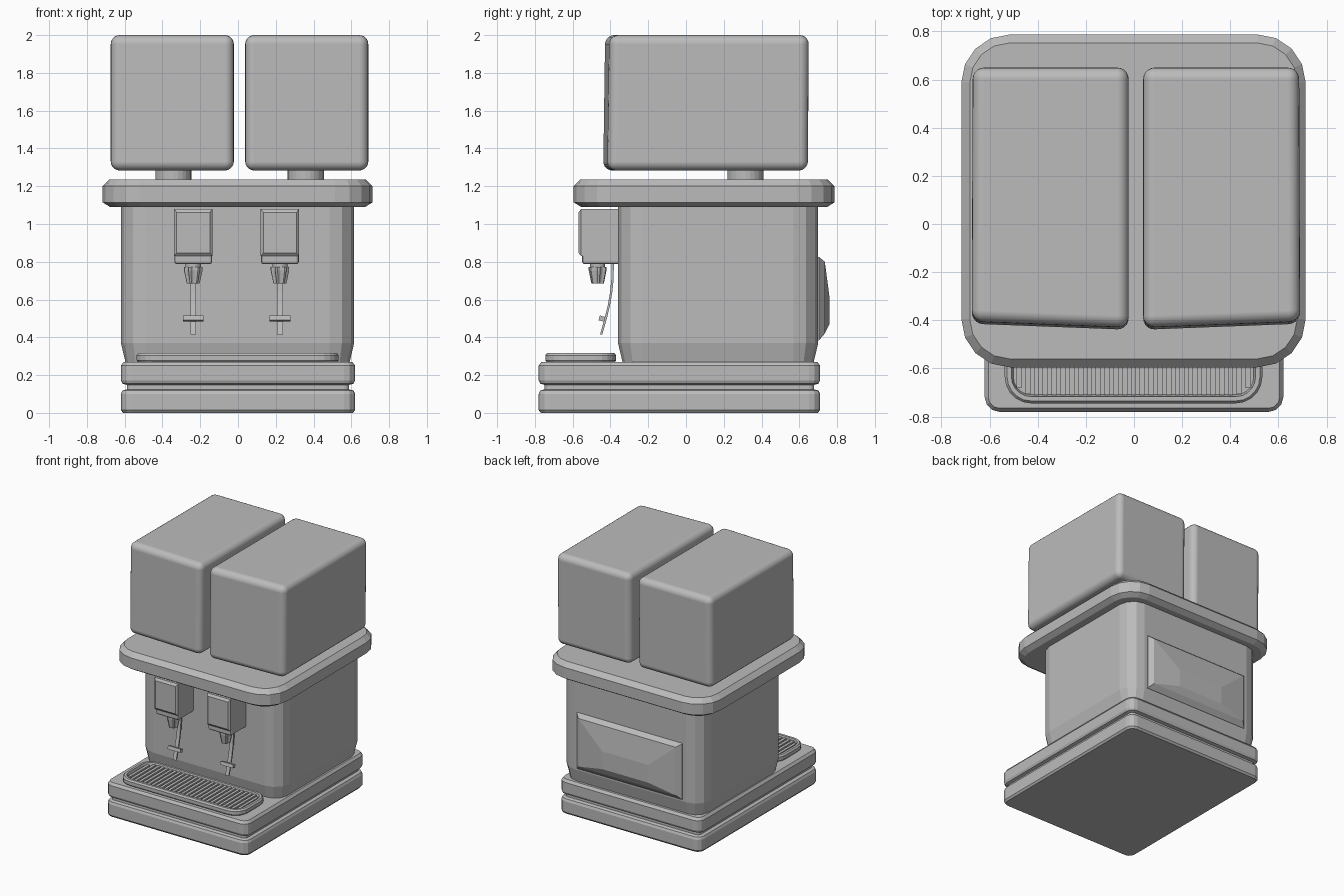
import bpy, bmesh, math
from mathutils import Vector

if "Cube" in bpy.data.objects:
    bpy.data.objects.remove(bpy.data.objects["Cube"])

grey = bpy.data.materials.new("plain grey")
grey.diffuse_color = (0.5, 0.5, 0.5, 1)
grey.use_nodes = True
grey.node_tree.nodes["Principled BSDF"].inputs["Base Color"].default_value = grey.diffuse_color


def add_mesh(name, verts, faces, smooth=False):
    me = bpy.data.meshes.new(name)
    me.from_pydata([tuple(v) for v in verts], [], faces)
    bm = bmesh.new()
    bm.from_mesh(me)
    bmesh.ops.recalc_face_normals(bm, faces=bm.faces)
    for f in bm.faces:
        f.smooth = smooth
    bm.to_mesh(me)
    bm.free()
    me.materials.append(grey)
    ob = bpy.data.objects.new(name, me)
    bpy.context.collection.objects.link(ob)
    return ob


def loft(name, rings, smooth=False):
    """Skin a stack of equal-length rings and cap both ends."""
    n = len(rings[0])
    verts = [v for r in rings for v in r]
    faces = [list(range(n)), list(range((len(rings) - 1) * n, len(rings) * n))]
    for k in range(len(rings) - 1):
        for i in range(n):
            j = (i + 1) % n
            faces.append([k * n + i, k * n + j, (k + 1) * n + j, (k + 1) * n + i])
    return add_mesh(name, verts, faces, smooth)


def rounded(x0, x1, y0, y1, r, z, seg):
    pts = []
    centres = [(x1 - r, y1 - r), (x0 + r, y1 - r), (x0 + r, y0 + r), (x1 - r, y0 + r)]
    for q, (cx, cy) in enumerate(centres):
        for s in range(seg + 1):
            a = math.pi / 2 * (q + s / seg)
            pts.append(Vector((cx + r * math.cos(a), cy + r * math.sin(a), z)))
    return pts


def slab(name, box, r, levels, seg=3):
    """Rounded plan swept through (inset, z) levels."""
    x0, x1, y0, y1 = box
    return loft(name, [rounded(x0 + d, x1 - d, y0 + d, y1 - d, max(r - d, 0.008), z, seg)
                       for d, z in levels])


def box(name, x0, x1, y0, y1, z0, z1, bevel=0.0):
    ob = loft(name, [[(x0, y0, z), (x1, y0, z), (x1, y1, z), (x0, y1, z)] for z in (z0, z1)])
    if bevel:
        m = ob.modifiers.new("bevel", 'BEVEL')
        m.width, m.segments = bevel, 2
    return ob


def circle(cx, cy, z, r, n, rib=0.0):
    return [(cx + (r - rib * (i // 2 % 2)) * math.cos(2 * math.pi * i / n),
             cy + (r - rib * (i // 2 % 2)) * math.sin(2 * math.pi * i / n), z) for i in range(n)]


# Grooved base
slab("base", (-0.62, 0.62, -0.78, 0.71), 0.06,
     [(0.012, 0), (0, 0.015), (0, 0.10), (0.008, 0.118), (0.032, 0.125), (0.032, 0.148),
      (0.008, 0.155), (0, 0.172), (0, 0.25), (0.015, 0.27)])

# Main body, drawn in slightly at the foot
slab("body", (-0.62, 0.615, -0.36, 0.70), 0.13,
     [(0.025, 0.265), (0, 0.37), (0, 1.10)])

# Overhanging top plate
slab("top_plate", (-0.717, 0.713, -0.595, 0.787), 0.20,
     [(0.04, 1.09), (0, 1.115), (0, 1.20), (0.035, 1.235)], 4)

# Drip tray with raised rim and slats
slab("drip_tray", (-0.537, 0.533, -0.745, -0.37), 0.11,
     [(0.008, 0.268), (0, 0.278), (0, 0.305), (0.01, 0.317), (0.028, 0.317), (0.036, 0.285)], 5)
count = 27
for i in range(count):
    x = -0.478 + 0.952 * i / (count - 1)
    over = max(0, abs(x + 0.002) - 0.425)
    cut = 0.074 - math.sqrt(max(0.074 ** 2 - (over + 0.008) ** 2, 0)) if over else 0
    box("drip_slat", x - 0.011, x + 0.011, -0.71 + cut, -0.405 - cut, 0.28, 0.307)

# Rear bulging service panel
panel = []
for hx, z0, z1, y in ((0.46, 0.38, 0.83, 0.69), (0.46, 0.385, 0.825, 0.705),
                      (0.425, 0.42, 0.80, 0.735), (0.20, 0.47, 0.61, 0.76)):
    panel.append([(-hx, y, z0), (hx, y, z0), (hx, y, z1), (-hx, y, z1)])
loft("rear_panel", panel)

# Two product containers on short necks, front faces slightly skewed
for s in (-1, 1):
    def px(v):
        return 0.008 + s * v
    inner, outer = 0.03, 0.682
    rings = []
    for z, lean in ((1.283, 0.0), (2.0, 0.01)):
        rings.append([(px(inner), -0.44 + lean, z), (px(outer), -0.415 + lean, z),
                      (px(outer - 0.004), 0.645 + lean / 2, z), (px(inner), 0.645 + lean / 2, z)])
    tank = loft("container", rings, True)
    m = tank.modifiers.new("bevel", 'BEVEL')
    m.width, m.segments, m.harden_normals = 0.048, 5, True
    loft("container_neck", [circle(px(0.35), 0.315, z, 0.096, 24) for z in (1.22, 1.30)])

# Two dispensing heads
for cx in (-0.237, 0.222):
    # housing, with front cover and lower block
    box("tap_housing", cx - 0.1, cx + 0.1, -0.55, -0.345, 0.787, 1.075, 0.014)
    loft("tap_cover", [[(cx - a, y, z0), (cx + a, y, z0), (cx + a, y, 1.08), (cx - a, y, 1.08)]
                       for a, y, z0 in ((0.102, -0.35, 0.83), (0.102, -0.555, 0.83))]
         + [[(cx - 0.088, -0.568, 0.846), (cx + 0.088, -0.568, 0.846),
             (cx + 0.088, -0.568, 1.062), (cx - 0.088, -0.568, 1.062)]])
    # ribbed nozzle
    loft("nozzle", [circle(cx, -0.468, z, r, 24, rib) for z, r, rib in
                    ((0.685, 0.034, 0.008), (0.755, 0.049, 0.01), (0.772, 0.049, 0.01),
                     (0.772, 0.04, 0), (0.80, 0.04, 0))])
    # curved lever and its cross bar
    path = [(-0.388, 0.80), (-0.389, 0.71), (-0.396, 0.64), (-0.408, 0.57),
            (-0.425, 0.50), (-0.449, 0.415)]
    loft("lever", [[(cx - 0.015, y - 0.006, z), (cx + 0.015, y - 0.006, z),
                    (cx + 0.015, y + 0.006, z), (cx - 0.015, y + 0.006, z)] for y, z in path])
    bar = box("lever_bar", -0.055, 0.055, -0.012, 0.018, -0.013, 0.013)
    bar.location = (cx, -0.448, 0.5)
    bar.rotation_euler.x = math.radians(-15)
